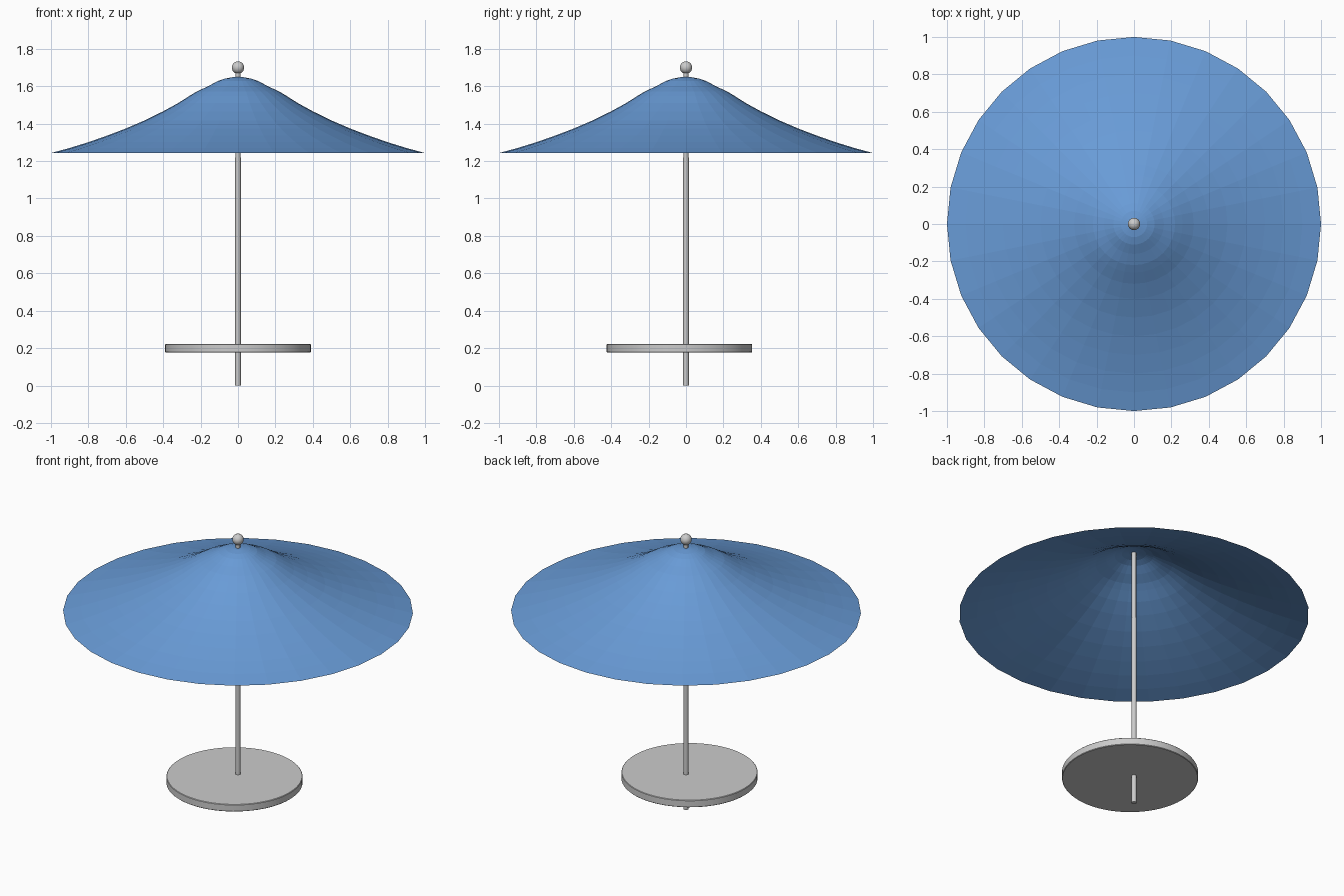
import bpy, bmesh, math

if "Cube" in bpy.data.objects:
    bpy.data.objects.remove(bpy.data.objects["Cube"])


def lathe(name, profile, sides, smooth=True, loc=(0, 0, 0)):
    """Revolve (radius, z) points around z; radius 0 makes a pole point."""
    bm = bmesh.new()
    rings = []
    for r, z in profile:
        if r == 0:
            rings.append([bm.verts.new((0, 0, z))] * sides)
        else:
            rings.append([bm.verts.new((r * math.cos(2 * math.pi * i / sides),
                                        r * math.sin(2 * math.pi * i / sides), z))
                          for i in range(sides)])
    for a, b in zip(rings, rings[1:]):
        for i in range(sides):
            j = (i + 1) % sides
            bm.faces.new(list(dict.fromkeys((a[i], a[j], b[j], b[i]))))
    me = bpy.data.meshes.new(name)
    bm.to_mesh(me)
    bm.free()
    ob = bpy.data.objects.new(name, me)
    ob.location = loc
    bpy.context.collection.objects.link(ob)
    if smooth:
        bpy.ops.object.select_all(action='DESELECT')
        ob.select_set(True)
        bpy.context.view_layer.objects.active = ob
        bpy.ops.object.shade_smooth_by_angle(angle=math.radians(35))
    return ob


# Canopy: single cloth layer, sweeping up to a rounded crown
canopy = lathe("canopy", [
    (1.0, 1.243), (0.9, 1.270), (0.8, 1.301), (0.7, 1.336), (0.6, 1.374),
    (0.5, 1.417), (0.4, 1.466), (0.32, 1.51), (0.26, 1.548), (0.22, 1.572),
    (0.16, 1.60), (0.11, 1.627), (0.07, 1.641), (0.03, 1.648), (0, 1.65)],
    32, smooth=False)
blue = bpy.data.materials.new("blue_cloth")
blue.diffuse_color = (0.14, 0.33, 0.68, 1)
blue.use_nodes = True
blue.node_tree.nodes["Principled BSDF"].inputs["Base Color"].default_value = blue.diffuse_color
canopy.data.materials.append(blue)

# Pole: lower tube with a slightly thinner upper tube up to the finial
lathe("pole", [(0, 0), (0.015, 0), (0.015, 1.22), (0.013, 1.22),
               (0.013, 1.68), (0, 1.68)], 20)

# Ball finial
R = 0.033
lathe("finial", [(R * math.sin(math.pi * k / 12) if 0 < k < 12 else 0,
                  -R * math.cos(math.pi * k / 12)) for k in range(13)],
      24, loc=(0, 0, 1.70))

# Round table top, set slightly toward the front
lathe("table_top", [(0, 0.177), (0.386, 0.177), (0.389, 0.18), (0.389, 0.219),
                    (0.386, 0.222), (0, 0.222)], 64, loc=(0, -0.035, 0))
